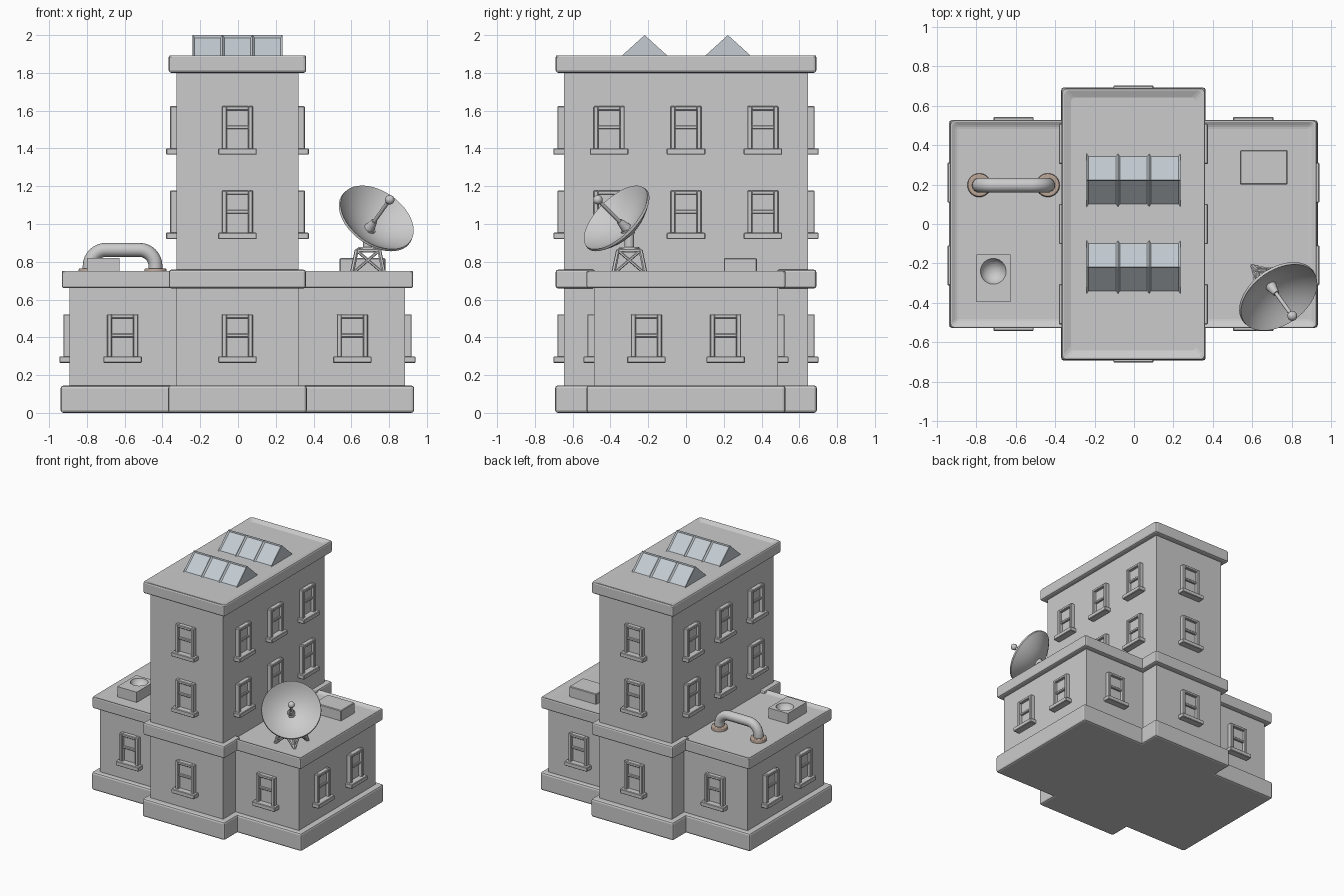
import bpy, bmesh, math
from mathutils import Vector, Matrix

if "Cube" in bpy.data.objects:
    bpy.data.objects.remove(bpy.data.objects["Cube"])

CX = -0.003  # slight offset of the building in x


def finish(name, bm, mat=None, smooth=None):
    bmesh.ops.recalc_face_normals(bm, faces=bm.faces[:])
    me = bpy.data.meshes.new(name)
    bm.to_mesh(me)
    bm.free()
    ob = bpy.data.objects.new(name, me)
    bpy.context.collection.objects.link(ob)
    if mat:
        me.materials.append(mat)
    if smooth:
        bpy.ops.object.select_all(action='DESELECT')
        ob.select_set(True)
        bpy.context.view_layer.objects.active = ob
        bpy.ops.object.shade_smooth_by_angle(angle=math.radians(smooth))
    return ob


def add_box(bm, x0, x1, y0, y1, z0, z1):
    m = Matrix.Translation(((x0 + x1) / 2, (y0 + y1) / 2, (z0 + z1) / 2)) @ Matrix.Diagonal((x1 - x0, y1 - y0, z1 - z0, 1))
    return bmesh.ops.create_cube(bm, size=1, matrix=m)['verts']


def bevel(ob, width, seg=2):
    b = ob.modifiers.new('soft_edges', 'BEVEL')
    b.width, b.segments, b.limit_method = width, seg, 'ANGLE'
    return ob


def block(name, hx, hy, z0, z1, soft=0.0, rim=0.0, sink=0.0):
    """Box centred on the building; a rim gives it a sunken roof floor."""
    bm = bmesh.new()
    add_box(bm, CX - hx, CX + hx, -hy, hy, z0, z1)
    if rim:
        top = max(bm.faces, key=lambda f: f.calc_center_median().z)
        bmesh.ops.inset_region(bm, faces=[top], thickness=rim)
        bmesh.ops.translate(bm, verts=top.verts[:], vec=(0, 0, -sink))
    ob = finish(name, bm)
    return bevel(ob, soft) if soft else ob


def add_rod(bm, a, b, r1, r2=None, seg=16):
    a, b = Vector(a), Vector(b)
    d = b - a
    m = Matrix.Translation((a + b) / 2) @ d.to_track_quat('Z', 'Y').to_matrix().to_4x4()
    bmesh.ops.create_cone(bm, cap_ends=True, segments=seg, radius1=r1,
                          radius2=r1 if r2 is None else r2, depth=d.length, matrix=m)


def spin_profile(bm, pts, steps=48):
    vs = [bm.verts.new((r, 0, z)) for r, z in pts]
    es = [bm.edges.new(p) for p in zip(vs, vs[1:])]
    bmesh.ops.spin(bm, geom=vs + es, cent=(0, 0, 0), axis=(0, 0, 1), angle=math.tau, steps=steps)
    bmesh.ops.remove_doubles(bm, verts=bm.verts[:], dist=1e-5)


# Plinths, walls and cornices
block('wing_plinth', 0.936, 0.527, 0, 0.145, 0.015)
block('centre_plinth', 0.367, 0.693, 0, 0.146, 0.015)
block('wing_walls', 0.888, 0.488, 0.1, 0.7)
block('tower_walls', 0.323, 0.647, 0.1, 1.84)
block('wing_cornice', 0.93, 0.527, 0.66, 0.757, 0.012, 0.048, 0.02)
block('tower_cornice', 0.364, 0.69, 1.80, 1.898, 0.014, 0.067, 0.02)
for name, s in (('front_cornice', -1), ('back_cornice', 1)):
    bm = bmesh.new()
    y0, y1 = sorted((s * 0.482, s * 0.69))
    add_box(bm, CX - 0.362, CX + 0.362, y0, y1, 0.659, 0.758)
    bevel(finish(name, bm), 0.012)

# Window: frame, sill, two sashes (local: faces -y, wall at y = 0)
bm = bmesh.new()
add_box(bm, -0.082, -0.057, -0.034, 0.01, 0.03, 0.257)
add_box(bm, 0.057, 0.082, -0.034, 0.01, 0.03, 0.257)
add_box(bm, -0.06, 0.06, -0.034, 0.01, 0.235, 0.257)
add_box(bm, -0.06, 0.06, -0.022, 0.01, 0.135, 0.155)
add_box(bm, -0.06, 0.06, -0.012, 0.01, 0.145, 0.24)
add_box(bm, -0.06, 0.06, -0.006, 0.01, 0.03, 0.14)
add_box(bm, -0.102, 0.102, -0.055, 0.01, 0, 0.034)
window = bevel(finish('window', bm), 0.004, 1)
spots = []
for z in (0.265, 0.92, 1.367):                      # narrow ends of the tower
    spots += [(CX, -0.647, z, 0), (CX, 0.647, z, 180)]
for z in (0.92, 1.367):                             # long sides of the tower
    for y in (-0.407, 0, 0.407):
        spots += [(CX + 0.323, y, z, 90), (CX - 0.323, y, z, -90)]
for s in (-1, 1):                                   # wings
    x = CX + s * 0.608
    spots += [(x, -0.488, 0.265, 0), (x, 0.488, 0.265, 180)]
    spots += [(CX + s * 0.888, y, 0.265, s * 90) for y in (-0.21, 0.21)]
for i, (x, y, z, a) in enumerate(spots):
    w = window if i == 0 else window.copy()
    if i:
        bpy.context.collection.objects.link(w)
    w.location, w.rotation_euler = (x, y, z), (0, 0, math.radians(a))

# Skylights: ridge prisms with three sunken panes on each slope
glass = bpy.data.materials.new('skylight_grey')
glass.diffuse_color = (0.55, 0.6, 0.64, 1)
glass.use_nodes = True
glass.node_tree.nodes["Principled BSDF"].inputs["Base Color"].default_value = glass.diffuse_color
for name, yc in (('front_skylight', -0.219), ('back_skylight', 0.222)):
    bm = bmesh.new()
    rows = [[bm.verts.new((-0.24 + 0.1585 * i, yc + dy, z))
             for dy, z in ((-0.135, 1.878), (0, 2.0), (0.135, 1.878))] for i in range(4)]
    panes = []
    for a, b in zip(rows, rows[1:]):
        panes += [bm.faces.new((a[k], b[k], b[k + 1], a[k + 1])) for k in (0, 1)]
        bm.faces.new((a[0], a[2], b[2], b[0]))
    bm.faces.new(rows[0])
    bm.faces.new(rows[3][::-1])
    bmesh.ops.recalc_face_normals(bm, faces=bm.faces[:])
    bmesh.ops.inset_individual(bm, faces=panes, thickness=0.014, depth=-0.01)
    finish(name, bm, glass)

# Roof boxes, the left one with a round hollow in its top
bm = bmesh.new()
add_box(bm, 0.538, 0.78, 0.2, 0.375, 0.72, 0.82)
bevel(finish('right_roof_box', bm), 0.005, 1)
bm = bmesh.new()
add_box(bm, -0.80, -0.627, -0.395, -0.155, 0.72, 0.82)
vent = finish('left_roof_box', bm)
bm = bmesh.new()
bmesh.ops.create_uvsphere(bm, u_segments=32, v_segments=16, radius=0.068,
                          matrix=Matrix.Translation((-0.714, -0.24, 0.838)))
cutter = finish('vent_cutter', bm)
cutter.hide_render = True
cutter.hide_viewport = True
cut = vent.modifiers.new('hollow', 'BOOLEAN')
cut.object, cut.operation, cut.solver = cutter, 'DIFFERENCE', 'EXACT'

# Bent roof pipe
xa, xb, zt, rb, py = -0.785, -0.437, 0.863, 0.085, 0.197
path = [(xa, 0.72)]
path += [(xa + rb - rb * math.cos(t * math.pi / 16), zt - rb + rb * math.sin(t * math.pi / 16)) for t in range(9)]
path += [(xb - rb + rb * math.sin(t * math.pi / 16), zt - rb + rb * math.cos(t * math.pi / 16)) for t in range(9)]
path += [(xb, 0.72)]
cu = bpy.data.curves.new('roof_pipe', 'CURVE')
cu.dimensions, cu.bevel_depth, cu.bevel_resolution = '3D', 0.037, 5
sp = cu.splines.new('POLY')
sp.points.add(len(path) - 1)
for p, (x, z) in zip(sp.points, path):
    p.co = (x, py, z, 1)
sp.use_smooth = True
bpy.context.collection.objects.link(bpy.data.objects.new('roof_pipe', cu))
rust = bpy.data.materials.new('rusty_collar')
rust.diffuse_color = (0.5, 0.38, 0.31, 1)
rust.use_nodes = True
rust.node_tree.nodes["Principled BSDF"].inputs["Base Color"].default_value = rust.diffuse_color
for name, x in (('left_pipe_collar', xa), ('right_pipe_collar', xb)):
    bm = bmesh.new()
    add_rod(bm, (x, py, 0.72), (x, py, 0.765), 0.062, 0.058, 24)
    bevel(finish(name, bm, rust, 40), 0.006)

# Satellite dish: bowl, feed rod and ball, tilted to the front right
axis = Vector((0.45, -0.63, 0.63)).normalized()
bowl = [(0.217 * i / 10, 0.092 * (i / 10) ** 2) for i in range(11)]
back = [(r + 0.003, z - 0.014) for r, z in bowl[:0:-1]] + [(0, -0.014)]
bm = bmesh.new()
spin_profile(bm, bowl + back)
dish = finish('dish_bowl', bm, smooth=40)
bm = bmesh.new()
add_rod(bm, (0, 0, -0.005), (0, 0, 0.06), 0.03, 0.016)
add_rod(bm, (0, 0, 0.05), (0, 0, 0.235), 0.010)
bmesh.ops.create_uvsphere(bm, u_segments=20, v_segments=12, radius=0.025, matrix=Matrix.Translation((0, 0, 0.24)))
feed = finish('dish_feed', bm, smooth=40)
for ob in (dish, feed):
    ob.location = (0.695, -0.315, 0.977)
    ob.rotation_euler = axis.to_track_quat('Z', 'Y').to_euler()

# Lattice stand with crossed braces, cap and neck
sx, sy, zb, zc = 0.688, -0.30, 0.735, 0.86
bm = bmesh.new()
for k in range(4):
    def corner(n, h, z):
        a = math.pi / 4 + n * math.pi / 2
        return (sx + h * math.sqrt(2) * math.cos(a), sy + h * math.sqrt(2) * math.sin(a), z)
    lo, lo2 = corner(k, 0.086, zb), corner(k + 1, 0.086, zb)
    hi, hi2 = corner(k, 0.06, zc), corner(k + 1, 0.06, zc)
    for a, b, r in ((lo, hi, 0.011), (lo, hi2, 0.008), (lo2, hi, 0.008), (hi, hi2, 0.009)):
        add_rod(bm, a, b, r, seg=6)
finish('dish_stand', bm)
bm = bmesh.new()
add_rod(bm, (sx, sy, 0.85), (sx, sy, 0.878), 0.072, 0.05, 20)
add_rod(bm, (sx, sy, 0.87), (sx, sy, 0.945), 0.026)
add_rod(bm, (sx, sy, 0.94), (0.695, -0.315, 0.972), 0.034)
finish('dish_neck', bm, smooth=40)
